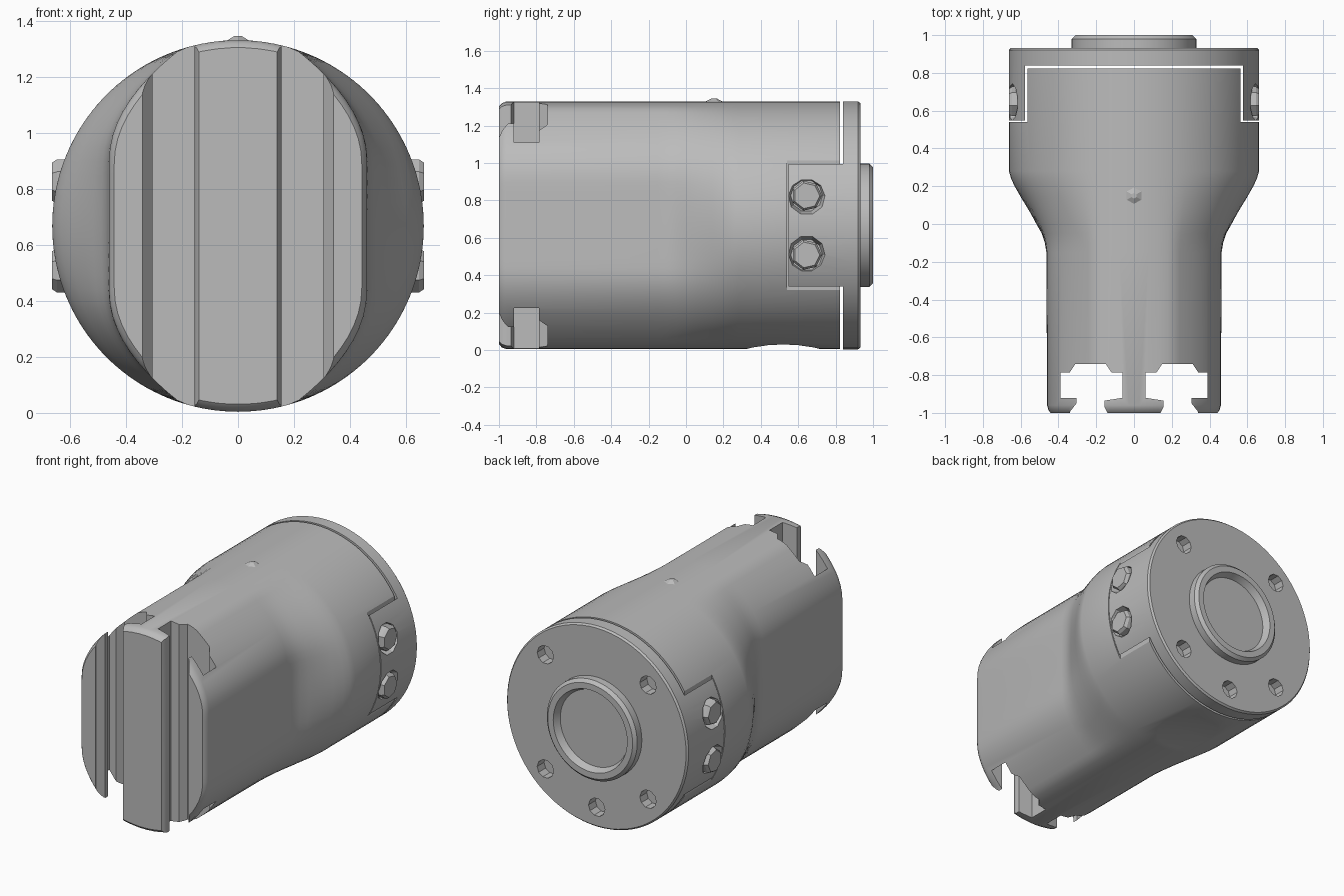
import bpy, bmesh, math
from mathutils import Matrix, Vector

cube = bpy.data.objects.get("Cube")
if cube:
    bpy.data.objects.remove(cube, do_unlink=True)

R, CZ = 0.663, 0.667          # housing radius and axis height

grey = bpy.data.materials.new("metal_grey")
grey.use_nodes = True
GREY = (0.5, 0.5, 0.5, 1)
grey.diffuse_color = GREY
grey.node_tree.nodes["Principled BSDF"].inputs["Base Color"].default_value = GREY


def finish(name, bm):
    bmesh.ops.recalc_face_normals(bm, faces=bm.faces)
    mesh = bpy.data.meshes.new(name)
    bm.to_mesh(mesh)
    bm.free()
    ob = bpy.data.objects.new(name, mesh)
    bpy.context.collection.objects.link(ob)
    mesh.materials.append(grey)
    return ob


def loft(name, rings):
    """Skin closed rings of points and cap both ends."""
    bm = bmesh.new()
    loops = [[bm.verts.new(p) for p in ring] for ring in rings]
    n = len(loops[0])
    for a, b in zip(loops, loops[1:]):
        for i in range(n):
            j = (i + 1) % n
            bm.faces.new((a[i], a[j], b[j], b[i]))
    bm.faces.new(loops[0])
    bm.faces.new(loops[-1])
    return finish(name, bm)


def turned(name, profile, centre=(0, 0, CZ), axis="Y", sides=64):
    """Solid of (position along axis, radius) steps around an axis."""
    rings = []
    for d, r in profile:
        ring = []
        for i in range(sides):
            a = 2 * math.pi * i / sides
            u, v = r * math.cos(a), r * math.sin(a)
            off = {"Y": (u, d, v), "X": (d, u, v)}[axis]
            ring.append(Vector(centre) + Vector(off))
        rings.append(ring)
    return loft(name, rings)


def box(name, lo, hi):
    bm = bmesh.new()
    bmesh.ops.create_cube(bm, size=1)
    lo, hi = Vector(lo), Vector(hi)
    bm.transform(Matrix.Translation((lo + hi) / 2) @ Matrix.Diagonal((*(hi - lo), 1)))
    return finish(name, bm)


def select(ob):
    bpy.ops.object.select_all(action="DESELECT")
    ob.select_set(True)
    bpy.context.view_layer.objects.active = ob


def cut(ob, cutters):
    select(ob)
    for c in cutters:
        mod = ob.modifiers.new("cut", "BOOLEAN")
        mod.operation, mod.solver, mod.object = "DIFFERENCE", "EXACT", c
        bpy.ops.object.modifier_apply(modifier=mod.name)
        bpy.data.objects.remove(c, do_unlink=True)


def smooth(ob):
    select(ob)
    bpy.ops.object.shade_smooth_by_angle(angle=math.radians(28))


# Main body: flat-sided front section blending into a round rear
def section(y, t, s=1.0, sides=80):
    ring = []
    for i in range(sides):
        a = 2 * math.pi * (i + 0.5) / sides
        x, z = R * math.sin(a), R * math.cos(a)
        u = max(0, abs(z) - 0.235) / 0.4
        flat = min(abs(x), 0.46 - 0.26 * u * u)
        width = flat + (abs(x) - flat) * t
        ring.append((s * math.copysign(width, x), y, CZ + s * z))
    return ring


steps = [(-1, 0, 0.96), (-0.985, 0, 0.985), (-0.96, 0, 1), (-0.15, 0.02, 1),
         (-0.1, 0.06, 1), (-0.05, 0.14, 1), (0, 0.28, 1), (0.06, 0.44, 1),
         (0.14, 0.68, 1), (0.2, 0.85, 1), (0.24, 0.94, 1), (0.28, 1, 1), (0.824, 1, 1)]
body = loft("main_body", [section(*s) for s in steps])

# T-slots running the full height of the front
slot = [(0.34, -1.1), (0.34, -0.995), (0.305, -0.95), (0.305, -0.92), (0.39, -0.92),
        (0.39, -0.785), (0.34, -0.785), (0.31, -0.74), (0.15, -0.74), (0.12, -0.785),
        (0.06, -0.785), (0.06, -0.92), (0.155, -0.935), (0.155, -0.97), (0.14, -1),
        (0.14, -1.1)]
cutters = [loft("slot_cutter", [[(m * x, y, z) for x, y in slot] for z in (-0.2, 1.6)])
           for m in (1, -1)]

# Side pockets for the flange tabs, and the shallow dent underneath
for m in (1, -1):
    xs = sorted((m * 0.565, m * 0.9))
    cutters.append(box("pocket_cutter", (xs[0], 0.54, 0), (xs[1], 0.9, 1.4)))
cutters.append(turned("dent_cutter", [(-1, 0.83), (1, 0.83)], (0, 0.52, -0.8), "X"))
cut(body, cutters)
smooth(body)

# Rear flange with two side tabs
flange = turned("rear_flange", [(0.547, R), (0.92, R), (0.932, R - 0.01)], sides=80)
cutters = [box("tab_cutter", (-0.576, 0.4, -0.2), (0.576, 0.84, 1.6))]
holes = [(x, z) for x in (-0.375, 0.375) for z in (-0.377, 0.377)] + [(0, -0.53)]
for x, z in holes:
    cutters.append(turned("hole_cutter", [(0.86, 0.06), (1, 0.06)], (x, 0, CZ + z), sides=10))
bolt_spots = [(m, z) for m in (1, -1) for z in (-0.158, 0.158)]
for m, z in bolt_spots:
    cutters.append(turned("recess_cutter", [(m * 0.6, 0.085), (m * 0.7, 0.115)],
                          (0, 0.645, CZ + z), "X", 10))
cut(flange, cutters)
smooth(flange)

# Raised rear ring with a recessed centre
ring = turned("rear_ring", [(0.9, 0.33), (0.98, 0.33), (1, 0.31), (1, 0.27), (0.955, 0.25)])
smooth(ring)

# Side bolts
for m, z in bolt_spots:
    side = "left" if m > 0 else "right"
    level = "upper" if z > 0 else "lower"
    turned(f"{side}_{level}_bolt", [(m * 0.58, 0.082), (m * 0.645, 0.082), (m * 0.663, 0.07)],
           (0, 0.645, CZ + z), "X", 7)

# Small pimple on top of the body
bm = bmesh.new()
bmesh.ops.create_cone(bm, segments=6, cap_ends=True, radius1=0.07, radius2=0.015, depth=0.03)
bm.transform(Matrix.Translation((0, 0.15, CZ + R)))
finish("top_nub", bm)
